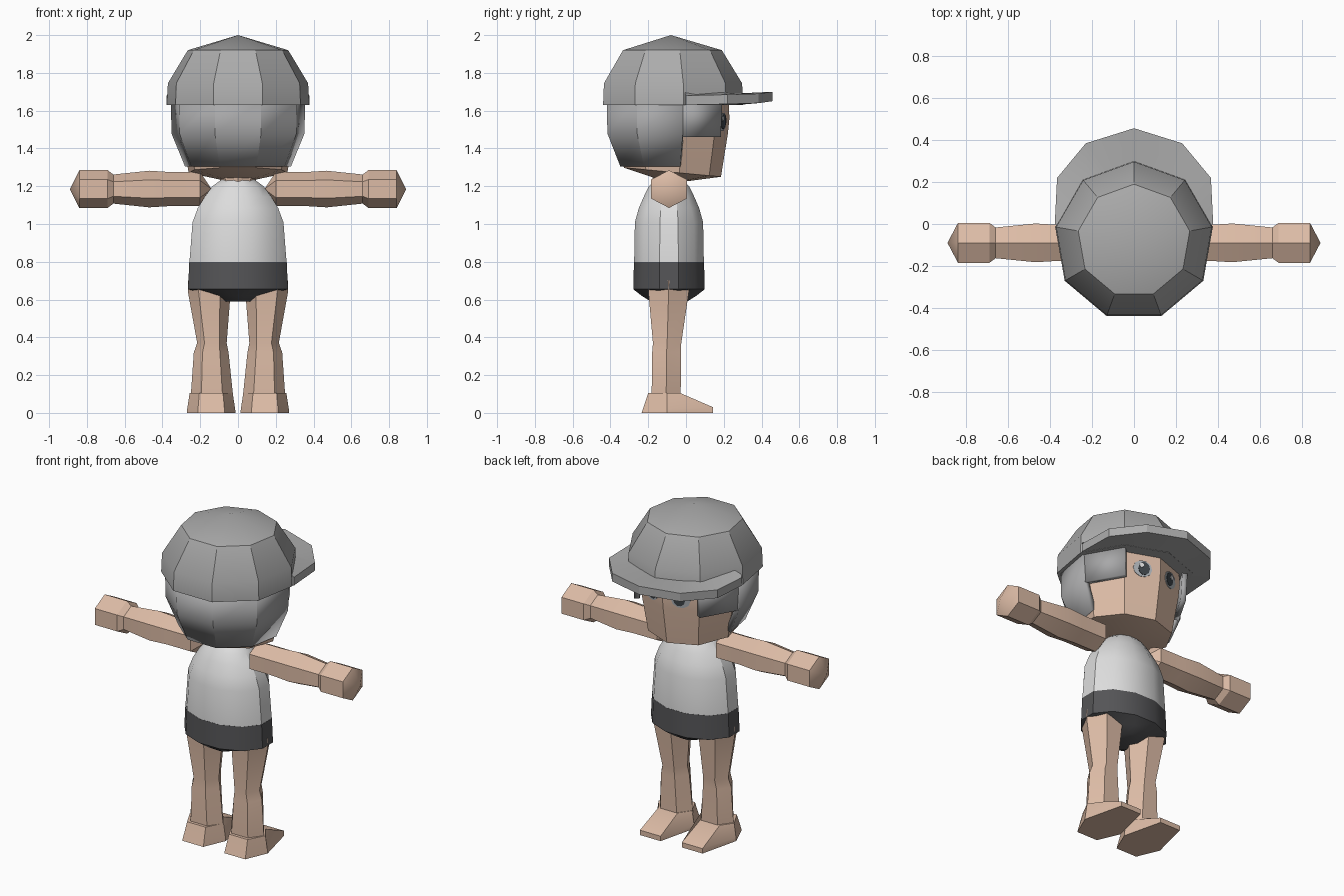
import bpy, bmesh, math
from mathutils import Vector

if "Cube" in bpy.data.objects:
    bpy.data.objects.remove(bpy.data.objects["Cube"])

HEAD_Y = -0.08   # centre line of the head
BODY_Y = -0.09   # centre line of the body, arms and legs


def material(name, r, g, b):
    m = bpy.data.materials.new(name)
    m.diffuse_color = (r, g, b, 1)
    m.use_nodes = True
    m.node_tree.nodes["Principled BSDF"].inputs["Base Color"].default_value = m.diffuse_color
    return m


SKIN = material("skin", 0.72, 0.50, 0.38)
CAP = material("cap_grey", 0.41, 0.41, 0.41)
HAIR = material("hair_grey", 0.39, 0.39, 0.395)
SHIRT = material("shirt_white", 0.72, 0.72, 0.72)
SHORTS = material("shorts_charcoal", 0.09, 0.09, 0.095)
EYE = material("eye_grey", 0.42, 0.45, 0.48)
IRIS = material("iris_dark", 0.05, 0.06, 0.07)
GLINT = material("eye_glint", 0.75, 0.75, 0.75)


def finish(name, bm, mat):
    bmesh.ops.recalc_face_normals(bm, faces=bm.faces)
    me = bpy.data.meshes.new(name)
    bm.to_mesh(me)
    bm.free()
    me.materials.append(mat)
    ob = bpy.data.objects.new(name, me)
    bpy.context.collection.objects.link(ob)
    bpy.ops.object.select_all(action='DESELECT')
    bpy.context.view_layer.objects.active = ob
    ob.select_set(True)
    bpy.ops.object.shade_smooth_by_angle(angle=math.radians(30))
    return ob


def loft(name, rings, mat, closed=True):
    """Skin a list of rings; a ring of one point makes a pointed end."""
    bm = bmesh.new()
    rows = [[bm.verts.new(p) for p in ring] for ring in rings]
    for a, b in zip(rows, rows[1:]):
        n = max(len(a), len(b))
        for i in range(n if closed else n - 1):
            j = (i + 1) % n
            if len(a) == 1:
                bm.faces.new((a[0], b[j], b[i]))
            elif len(b) == 1:
                bm.faces.new((a[i], a[j], b[0]))
            else:
                bm.faces.new((a[i], a[j], b[j], b[i]))
    if closed:
        for row in (rows[0], rows[-1]):
            if len(row) > 2:
                bm.faces.new(row)
    return finish(name, bm, mat)


def ring(n, rx, ry, z, cx=0, cy=0, start=0.0):
    return [(cx + rx * math.cos(start + math.tau * i / n),
             cy + ry * math.sin(start + math.tau * i / n), z) for i in range(n)]


def nine(k, r, z):
    """Corner k of the nine-sided head shape, corner 0 at the face."""
    a = math.radians(90 - 40 * k)
    return (r * math.cos(a), HEAD_Y + r * math.sin(a), z)


def nine_ring(r, z, tilt=0.0):
    return [nine(k, r, z - tilt * math.cos(math.radians(40 * k))) for k in range(9)]


def mirror_x(points):
    return [(-x, y, z) for x, y, z in points]


# Head, with a chin tilted toward the face
loft("head", [[(0, HEAD_Y, 1.215)], nine_ring(0.265, 1.275, 0.025), nine_ring(0.302, 1.48),
              nine_ring(0.31, 1.56), nine_ring(0.305, 1.66)], SKIN)
loft("neck", [ring(8, 0.09, 0.08, 1.20, 0, BODY_Y), ring(8, 0.10, 0.09, 1.27, 0, BODY_Y)], SKIN)

# Cap dome and band
loft("cap", [nine_ring(0.382, 1.63), nine_ring(0.377, 1.745), nine_ring(0.27, 1.92),
             [(0, HEAD_Y, 2.0)]], CAP)

# Cap brim: a closed loop of section rings swept round the front
half = [((0.378, 0.0), 1.68, 2, 1.735), ((0.367, 0.22), 1.685, 1, 1.70), ((0.23, 0.385), 1.69, 0.5, 1.69)]
front = ((0.0, 0.457), 1.70, 0, 1.69)
sections = []
for sx, items in ((1, half), (1, [front]), (-1, half[::-1])):
    for (x, y), top, k, inner_z in items:
        ix, iy, _ = nine(k, 0.35, 0)
        sections.append([(sx * ix, iy, 1.63), (sx * x, y, top - 0.05),
                         (sx * x, y, top), (sx * ix, iy, inner_z)])
loft("cap_brim", sections, CAP)

# Hair round the back, with a short lock over each temple


def hair(name, corners, rows):
    ob = loft(name, [[nine(k, r, z) for k in corners] for r, z in rows], HAIR, closed=False)
    mod = ob.modifiers.new("thickness", 'SOLIDIFY')
    mod.thickness = 0.03
    # push the thickness toward the head whichever way the shell is wound
    face = ob.data.polygons[0]
    outward = face.normal.dot(face.center - Vector((0, HEAD_Y, face.center.z))) > 0
    mod.offset = -1 if outward else 1


hair("hair_back", range(2, 8), [(0.36, 1.65), (0.358, 1.48), (0.285, 1.305)])
for side, corners in (("right", (1, 2)), ("left", (7, 8))):
    hair("hair_temple_" + side, corners, [(0.355, 1.65), (0.345, 1.46)])

# Eyes: thin plates lying on the two front faces of the head
a, b = Vector(nine(0, 0.302, 1.48)), Vector(nine(1, 0.302, 1.48))
top = (Vector(nine(0, 0.31, 1.56)) + Vector(nine(1, 0.31, 1.56))) / 2
u = (b - a).normalized()
v = (top - (a + b) / 2).normalized()
normal = u.cross(v)
normal *= 1 if normal.y > 0 else -1
centre = (a + b) / 2 + v * 0.06
for side in ("right", "left"):
    for name, mat, du, dv, ru, rv, lift in (("eye", EYE, 0, 0, 0.056, 0.05, 0.003),
                                            ("iris", IRIS, -0.008, 0.002, 0.034, 0.04, 0.006),
                                            ("glint", GLINT, 0.008, 0.018, 0.013, 0.013, 0.009)):
        disc = [centre + u * (du + x) + v * (dv + y) for x, y, _ in ring(10, ru, rv, 0)]
        plate = [[tuple(p + normal * h) for p in disc] for h in (lift - 0.004, lift)]
        if side == "left":
            plate = [mirror_x(r) for r in plate]
        loft(name + "_" + side, plate, mat)


# Torso: shirt over shorts, twelve-sided
def torso(z, rx, ry):
    return ring(12, rx, ry, z, 0, BODY_Y, math.radians(15))


loft("shirt", [torso(0.80, 0.266, 0.191), torso(1.01, 0.249, 0.187), torso(1.085, 0.22, 0.165),
               torso(1.145, 0.182, 0.138), torso(1.20, 0.14, 0.11), torso(1.235, 0.09, 0.075),
               [(0, BODY_Y, 1.25)]], SHIRT)
loft("shorts", [torso(0.59, 0.075, 0.10), torso(0.62, 0.14, 0.15), torso(0.655, 0.274, 0.196),
                torso(0.80, 0.267, 0.192)], SHORTS)

# Limbs, built on the right and mirrored to the left
hex_arm = [math.radians(30 + 60 * i) for i in range(6)]
arm = [[(0.14, BODY_Y, 1.185)]]
for x, r in ((0.20, 0.09), (0.36, 0.09), (0.47, 0.097), (0.66, 0.077), (0.69, 0.10), (0.84, 0.10)):
    arm.append([(x, BODY_Y + r * 1.1 * math.cos(t), 1.185 + r * math.sin(t)) for t in hex_arm])
arm.append([(0.89, BODY_Y, 1.185)])

leg = [ring(6, rx, ry / math.sin(math.pi / 3), z, cx, cy) for z, cx, rx, cy, ry in (
    (0.09, 0.138, 0.112, -0.105, 0.077), (0.32, 0.142, 0.092, -0.103, 0.076),
    (0.37, 0.138, 0.078, -0.10, 0.075), (0.64, 0.152, 0.113, -0.092, 0.107),
    (0.70, 0.152, 0.113, -0.092, 0.11))]


def foot_ring(rx, heel, toe, z_heel, z_toe, toe_half):
    mid = -0.10
    shape = [(-rx * 0.55, heel, z_heel), (rx * 0.55, heel, z_heel), (rx, mid, z_heel),
             (toe_half, toe, z_toe), (-toe_half, toe, z_toe), (-rx, mid, z_heel)]
    return [(0.142 + x, y, z) for x, y, z in shape]


sole = foot_ring(0.129, -0.235, 0.143, 0, 0, 0.07)
instep = foot_ring(0.114, -0.20, -0.03, 0.105, 0.105, 0.065)
toe_top = foot_ring(0.127, -0.228, 0.143, 0.02, 0.03, 0.07)

for side in ("right", "left"):
    for name, rings in (("arm", arm), ("leg", leg), ("foot", [sole, toe_top, instep])):
        loft(name + "_" + side, rings if side == "right" else [mirror_x(r) for r in rings], SKIN)
